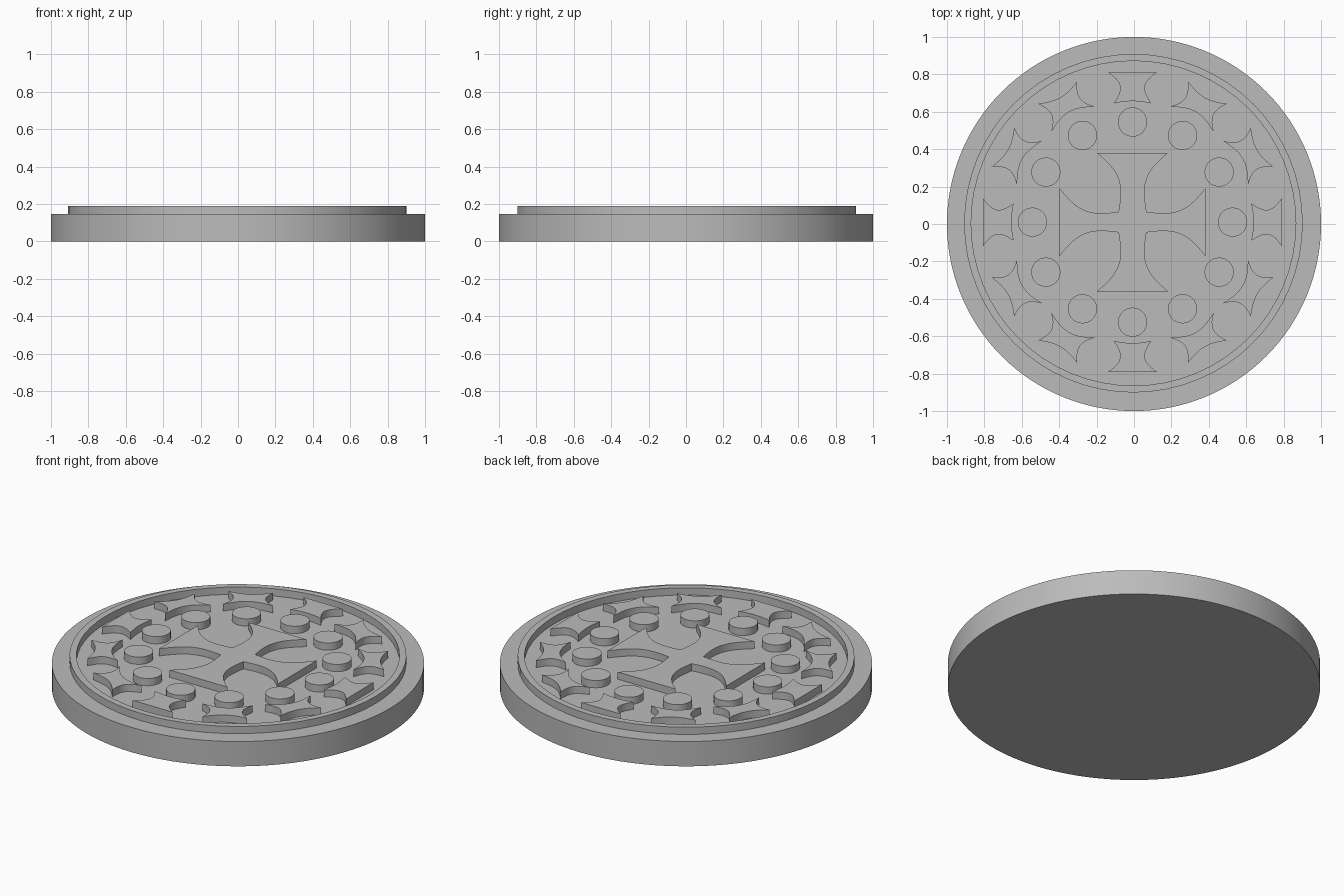
import bpy, bmesh, math
from mathutils import Vector, Matrix

if "Cube" in bpy.data.objects:
    bpy.data.objects.remove(bpy.data.objects["Cube"])

BASE, TOP = 0.147, 0.19
CENTRE = Vector((-0.008, 0.01))

stone = bpy.data.materials.new("grey_stone")
stone.use_nodes = True
GREY = (0.5, 0.5, 0.5, 1)
stone.diffuse_color = GREY
stone.node_tree.nodes["Principled BSDF"].inputs["Base Color"].default_value = GREY


def finish(name, bm):
    bmesh.ops.recalc_face_normals(bm, faces=bm.faces)
    mesh = bpy.data.meshes.new(name)
    bm.to_mesh(mesh)
    bm.free()
    mesh.materials.append(stone)
    obj = bpy.data.objects.new(name, mesh)
    bpy.context.collection.objects.link(obj)
    bpy.context.view_layer.objects.active = obj
    bpy.ops.object.select_all(action='DESELECT')
    obj.select_set(True)
    bpy.ops.object.shade_smooth_by_angle(angle=math.radians(30))
    return obj


def plate(name, outline, low, high):
    """Extrude a flat outline between two heights."""
    bm = bmesh.new()
    face = bm.faces.new([bm.verts.new((p[0], p[1], low)) for p in outline])
    up = bmesh.ops.extrude_face_region(bm, geom=[face], use_keep_orig=True)
    verts = [v for v in up["geom"] if isinstance(v, bmesh.types.BMVert)]
    bmesh.ops.translate(bm, verts=verts, vec=(0, 0, high - low))
    return finish(name, bm)


def circle(centre, radius, count):
    return [centre + Vector((math.cos(a), math.sin(a))) * radius
            for a in (math.tau * i / count for i in range(count))]


def bowed(a, b, depth, steps=8):
    """Points from a towards b, bowed to the left by depth."""
    a, b = Vector(a), Vector(b)
    side = Vector((a.y - b.y, b.x - a.x)).normalized()
    return [a.lerp(b, i / steps) + side * depth * math.sin(math.pi * i / steps)
            for i in range(steps)]


# Disc body
plate("disc_body", circle(Vector((0, 0)), 1, 128), 0, BASE)

# Raised border ring
bm = bmesh.new()
loops = [[bm.verts.new((p.x, p.y, z)) for p in circle(Vector((-0.003, 0.004)), r, 64)]
         for r, z in ((0.905, BASE), (0.905, TOP), (0.868, TOP), (0.868, BASE))]
for lower, upper in zip(loops, loops[1:]):
    for i in range(len(lower)):
        j = (i + 1) % len(lower)
        bm.faces.new((lower[i], lower[j], upper[j], upper[i]))
finish("border_ring", bm)

# Central cross with four flared arms
arms = []
for turn in range(4):
    spin = Matrix.Rotation(turn * math.pi / 2, 2)
    reach = 0.37 if turn % 2 == 0 else 0.39
    flare = 0.19 if turn % 2 == 0 else 0.13 * 1.4
    inner = 0.075 if turn % 2 == 0 else 0.055
    across = 0.055 if turn % 2 == 0 else 0.075
    half = [(inner, across), (flare, reach)]
    points = bowed(half[0], half[1], 0.06, 12)
    points += [Vector(half[1])]
    points += [Vector((-p.x, p.y)) for p in reversed(points)]
    arms += [CENTRE + spin @ p for p in points]
# Shared inner corners appear once
outline = [p for i, p in enumerate(arms) if (p - arms[i - 1]).length > 0.001]
plate("central_cross", outline, BASE, TOP)

# Twelve round studs and twelve flared spacers around them
for i in range(12):
    angle = i * math.tau / 12
    spin = Matrix.Rotation(angle - math.pi / 2, 2)
    stud = CENTRE + spin @ Vector((0, 0.535))
    plate(f"round_stud_{i + 1}", circle(stud, 0.078, 32), BASE, TOP)

    if i % 3 == 0:
        outer, inner, waist, outer_dip, inner_dip = 0.13, 0.10, 0.05, 0, 0.012
    else:
        outer, inner, waist, outer_dip, inner_dip = 0.12, 0.135, 0.04, 0.03, 0.045
    corners = [(inner, 0.635), (outer, 0.80), (-outer, 0.80), (-inner, 0.635)]
    dips = [waist, outer_dip, waist, inner_dip]
    shape = []
    for k in range(4):
        shape += bowed(corners[k], corners[(k + 1) % 4], dips[k])
    plate(f"flared_spacer_{i + 1}", [CENTRE + spin @ p for p in shape], BASE, TOP)
